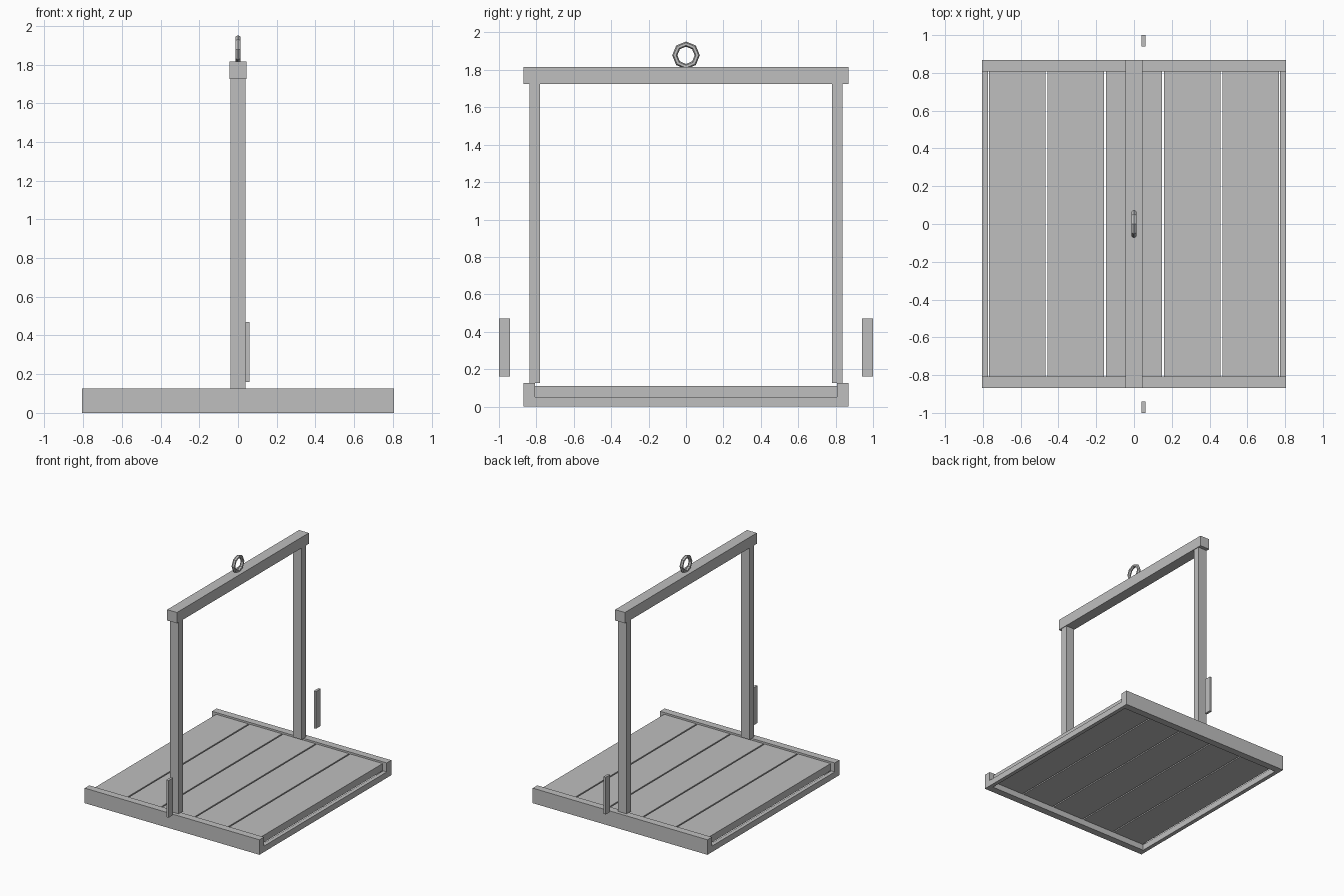
import bpy
import math

cube = bpy.data.objects.get("Cube")
if cube:
    bpy.data.objects.remove(cube, do_unlink=True)

# Single plain grey for every part
grey = bpy.data.materials.new("plain_grey")
grey.use_nodes = True
colour = (0.52, 0.52, 0.52, 1)
grey.diffuse_color = colour
grey.node_tree.nodes["Principled BSDF"].inputs["Base Color"].default_value = colour


def box(name, x, y, z):
    """Box spanning the given (low, high) ranges."""
    spans = (x, y, z)
    bpy.ops.mesh.primitive_cube_add(size=1, location=[(a + b) / 2 for a, b in spans])
    ob = bpy.context.object
    ob.name = name
    ob.scale = [b - a for a, b in spans]
    bpy.ops.object.transform_apply(location=False, rotation=False, scale=True)
    ob.data.materials.append(grey)
    return ob


def mirrored(low, high, side):
    return tuple(sorted((low * side, high * side)))


HALF_X, HALF_Y = 0.805, 0.868
INNER_X, INNER_Y = 0.772, 0.808
RAIL_TOP, PLANK_BASE, PLANK_TOP = 0.125, 0.05, 0.11
BEAM_BASE, BEAM_TOP = 1.725, 1.815

# Base frame: tall side rails joined by low end lips
for side, label in ((-1, "front"), (1, "back")):
    box(label + "_rail", (-HALF_X, HALF_X), mirrored(INNER_Y, HALF_Y, side), (0, RAIL_TOP))
    box(label + "_post", (-0.04, 0.04), mirrored(0.78, 0.838, side), (RAIL_TOP, BEAM_BASE))
    box(label + "_handle", (0.04, 0.06), mirrored(0.94, 1.0, side), (0.16, 0.47))
for side, label in ((-1, "right"), (1, "left")):
    box(label + "_end_lip", mirrored(INNER_X, HALF_X, side), (-INNER_Y, INNER_Y), (0, PLANK_BASE))

# Floor planks with narrow gaps
pitch, gap = 0.309, 0.011
for i in range(-2, 3):
    half = (pitch - gap) / 2
    box("floor_plank", (i * pitch - half, i * pitch + half), (-INNER_Y, INNER_Y),
        (PLANK_BASE, PLANK_TOP))

# Top beam and lifting ring
box("top_beam", (-0.045, 0.045), (-HALF_Y, HALF_Y), (BEAM_BASE, BEAM_TOP))
bpy.ops.mesh.primitive_torus_add(major_segments=8, minor_segments=6, major_radius=0.06,
                                 minor_radius=0.014, location=(0, 0, 1.878),
                                 rotation=(0, math.pi / 2, 0))
ring = bpy.context.object
ring.name = "lifting_ring"
ring.data.materials.append(grey)
